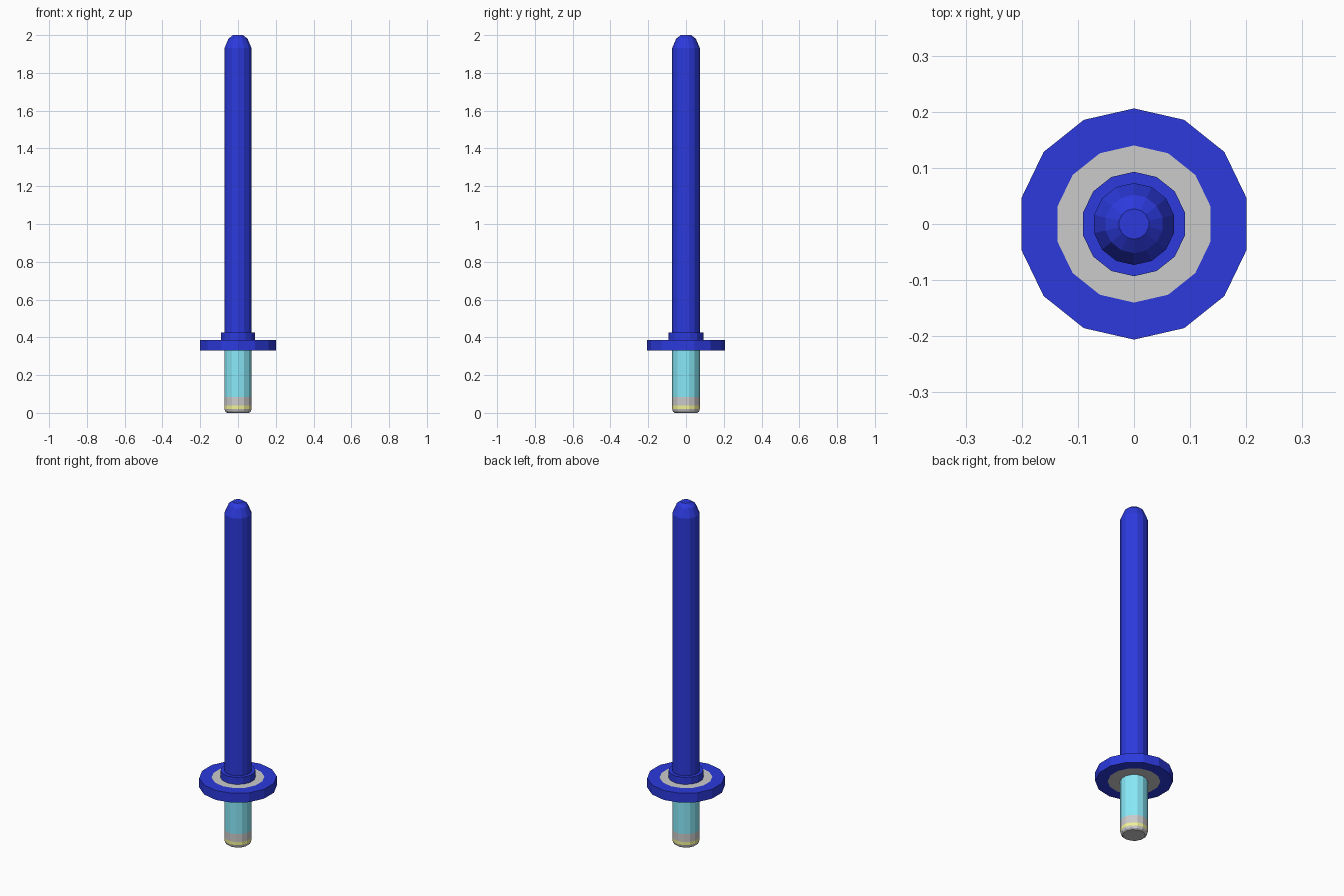
import bpy, bmesh, math

if "Cube" in bpy.data.objects:
    bpy.data.objects.remove(bpy.data.objects["Cube"])

SIDES = 14


def material(name, rgb):
    m = bpy.data.materials.new(name)
    m.diffuse_color = (*rgb, 1)
    m.use_nodes = True
    m.node_tree.nodes["Principled BSDF"].inputs["Base Color"].default_value = m.diffuse_color
    return m


blue = material("blue", (0.025, 0.042, 0.72))
cyan = material("cyan", (0.25, 0.82, 0.95))
yellow = material("yellow", (0.9, 0.9, 0.3))


def lathe(name, profiles, mat=None, cap_bottom=False, cap_top=False):
    """Spin (radius, z) profiles, listed bottom to top, into flat-sided shells."""
    bm = bmesh.new()
    for profile in profiles:
        rings = []
        for r, z in profile:
            angles = [math.pi / 2 + math.tau * i / SIDES for i in range(SIDES)]
            rings.append([bm.verts.new((r * math.cos(a), r * math.sin(a), z)) for a in angles])
        for low, high in zip(rings, rings[1:]):
            for i in range(SIDES):
                j = (i + 1) % SIDES
                bm.faces.new((low[i], low[j], high[j], high[i]))
        if cap_bottom:
            bm.faces.new(rings[0][::-1])
        if cap_top:
            bm.faces.new(rings[-1])
    mesh = bpy.data.meshes.new(name)
    bm.to_mesh(mesh)
    bm.free()
    if mat:
        mesh.materials.append(mat)
    obj = bpy.data.objects.new(name, mesh)
    bpy.context.collection.objects.link(obj)
    return obj


R = 0.073                    # handle and blade radius
Z0, Z1, Z2 = 0.33, 0.385, 0.426  # guard bottom, guard top, collar top

# Handle, stacked from the pommel up
lathe("pommel", [[(0.06, 0), (0.069, 0.007), (R, 0.02)]], cap_bottom=True)
lathe("pommel_band", [[(R, 0.02), (R, 0.038)]], yellow)
lathe("handle_ring", [[(R, 0.038), (R, 0.084)]])
lathe("grip", [[(R, 0.084), (R, Z0)]], cyan)

# Guard: blue rim around a flush grey plate
lathe("guard_rim", [[(0.14, Z0), (0.206, Z0), (0.206, Z1), (0.14, Z1)]], blue)
lathe("guard_plate", [[(R, Z0), (0.14, Z0)], [(0.14, Z1), (0.093, Z1)]])

# Collar and blade with rounded tip
lathe("collar", [[(0.093, Z1), (0.093, Z2), (R, Z2)]], blue)
lathe("blade", [[(R, Z2), (R, 1.932), (0.052, 1.981), (0.027, 2.0)]], blue, cap_top=True)
